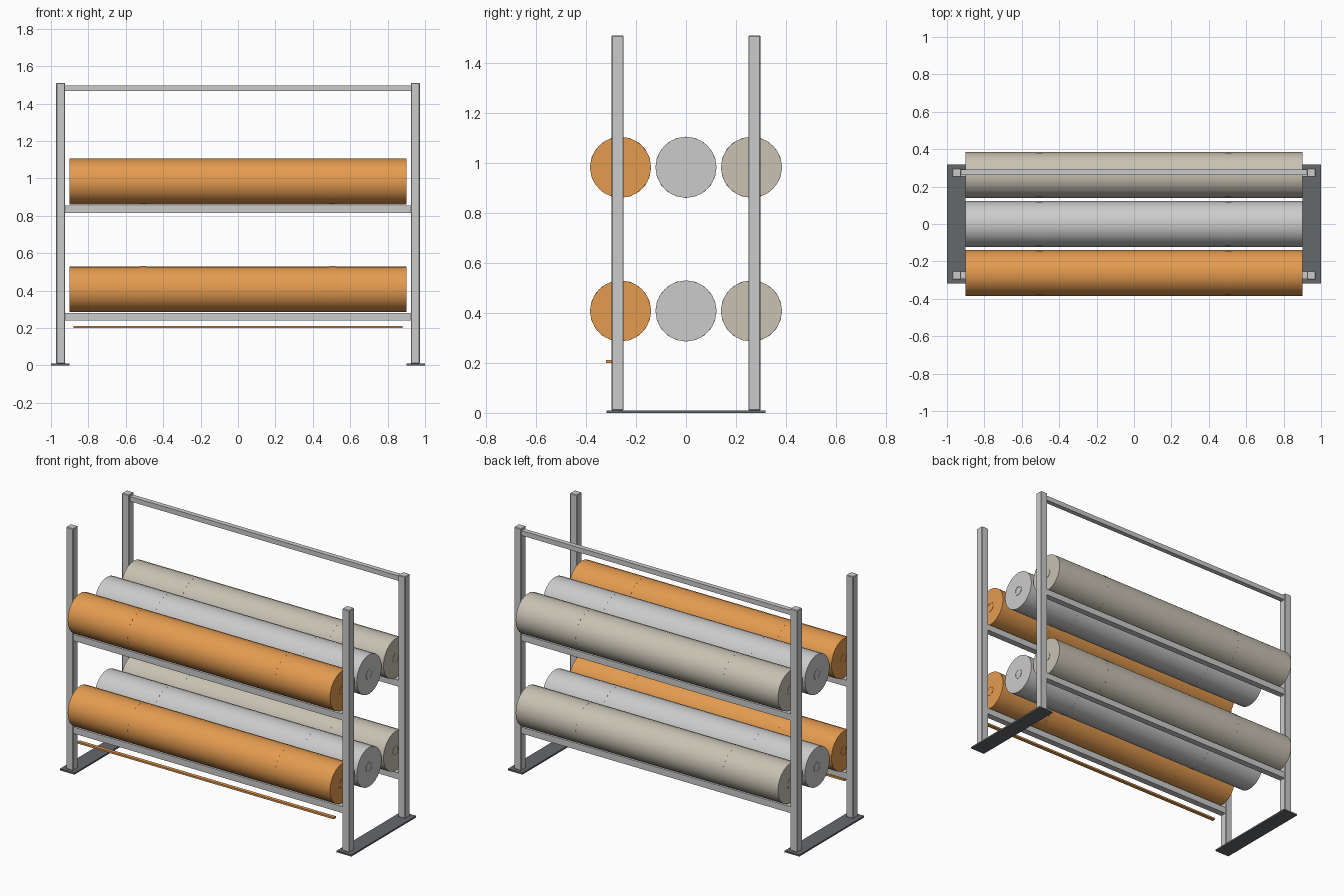
import bpy, math

if "Cube" in bpy.data.objects:
    bpy.data.objects.remove(bpy.data.objects["Cube"])

def material(name, rgb):
    m = bpy.data.materials.new(name)
    m.diffuse_color = (*rgb, 1)
    m.use_nodes = True
    m.node_tree.nodes["Principled BSDF"].inputs["Base Color"].default_value = m.diffuse_color
    return m

ORANGE = material("orange_fabric", (0.78, 0.33, 0.08))
CREAM = material("cream_fabric", (0.58, 0.54, 0.45))
DARK = material("dark_steel", (0.13, 0.14, 0.15))

def box(name, x, y, z, mat=None, bevel=0.0):
    """Box spanning the (min, max) pairs x, y, z."""
    bpy.ops.mesh.primitive_cube_add(size=1, location=[(a + b) / 2 for a, b in (x, y, z)])
    o = bpy.context.object
    o.name = name
    o.scale = [b - a for a, b in (x, y, z)]
    bpy.ops.object.transform_apply(location=False, rotation=False, scale=True)
    if mat:
        o.data.materials.append(mat)
    if bevel:
        b = o.modifiers.new("bevel", 'BEVEL')
        b.width, b.segments = bevel, 1
    return o

def rod(name, radius, length, centre, sides, mat=None):
    """Smooth cylinder lying along x."""
    bpy.ops.mesh.primitive_cylinder_add(vertices=sides, radius=radius, depth=length,
                                        location=centre, rotation=(0, math.pi / 2, 0))
    o = bpy.context.object
    o.name = name
    if mat:
        o.data.materials.append(mat)
    bpy.ops.object.shade_smooth_by_angle(angle=math.radians(35))
    return o

def ring(name, outer, inner, depth, centre, sides, mat=None):
    """Tube end facing along x, built from a lathed rectangle."""
    x = depth / 2
    profile = [(-x, inner), (-x, outer), (x, outer), (x, inner)]
    verts, faces = [], []
    for i in range(sides):
        a = 2 * math.pi * i / sides
        verts += [(px, r * math.cos(a), r * math.sin(a)) for px, r in profile]
        n = (i + 1) % sides
        for k in range(4):
            j = (k + 1) % 4
            faces.append((i * 4 + k, i * 4 + j, n * 4 + j, n * 4 + k))
    me = bpy.data.meshes.new(name)
    me.from_pydata(verts, [], faces)
    o = bpy.data.objects.new(name, me)
    o.location = centre
    bpy.context.collection.objects.link(o)
    if mat:
        me.materials.append(mat)
    return o

# Frame: foot plates and uprights
for sx, side in ((-1, "left"), (1, "right")):
    xs = sorted((sx * 0.9, sx * 1.0))
    box(f"{side}_foot_plate", xs, (-0.318, 0.318), (0, 0.01), DARK)
    for sy, end in ((-1, "front"), (1, "back")):
        box(f"{side}_{end}_post", sorted((sx * 0.924, sx * 0.972)),
            sorted((sy * 0.25, sy * 0.298)), (0.01, 1.51), bevel=0.003)

# Shelf beams and the top rear rail
for level, z in (("lower", 0.24), ("upper", 0.815)):
    for y, end in ((-0.274, "front"), (0.274, "back")):
        box(f"{level}_{end}_beam", (-0.926, 0.926), (y - 0.02, y + 0.02), (z, z + 0.04))
box("top_rear_rail", (-0.926, 0.926), (0.262, 0.292), (1.467, 1.497))

# Label strip under the lower front beam
box("label_strip", (-0.88, 0.88), (-0.32, -0.298), (0.2, 0.211), ORANGE)

# Rolls with core rings and tie bands
for level, z in (("lower", 0.408), ("upper", 0.983)):
    for place, y, mat in (("front", -0.262, ORANGE), ("middle", 0, None), ("back", 0.262, CREAM)):
        name = f"{level}_{place}"
        rod(f"{name}_roll", 0.122, 1.8, (0, y, z), 24, mat)
        for s in (-1, 1):
            ring(f"{name}_core", 0.031, 0.023, 0.006, (s * 0.899, y, z), 20, mat)
            rod(f"{name}_band", 0.1225, 0.034, (s * 0.505, y, z), 20, mat)
